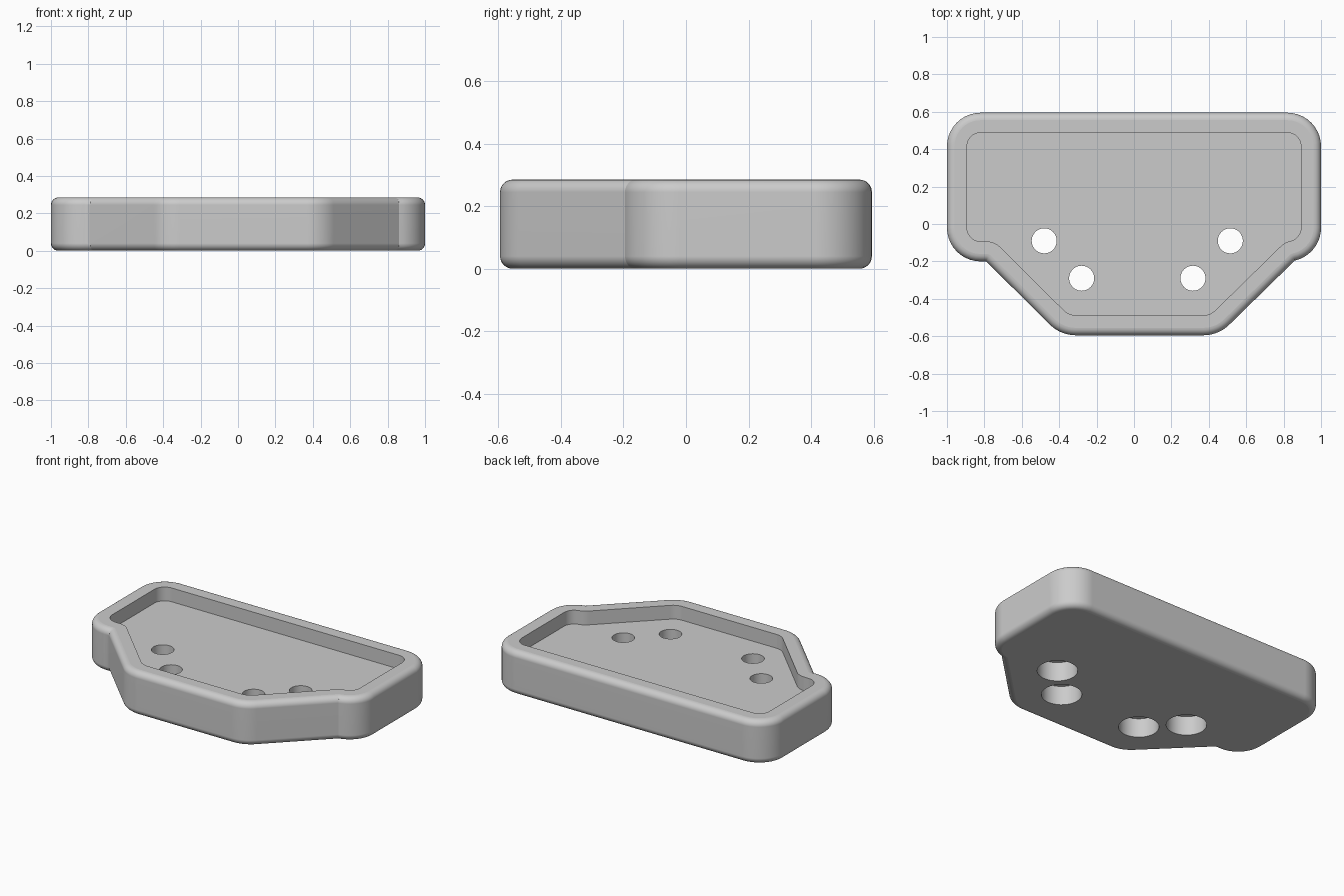
import bpy, bmesh
from math import radians, sin, cos, pi

cube = bpy.data.objects.get("Cube")
if cube:
    bpy.data.objects.remove(cube, do_unlink=True)

HEIGHT, FLOOR, WALL, ROUND = 0.285, 0.195, 0.107, 0.04
BORE_TOP = 0.125

grey = bpy.data.materials.new("plain grey")
grey.diffuse_color = (0.6, 0.6, 0.6, 1)
grey.use_nodes = True
grey.node_tree.nodes["Principled BSDF"].inputs["Base Color"].default_value = (0.6, 0.6, 0.6, 1)

# Clockwise outline as arcs: centre x, centre y, radius, start and end angle.
# A zero radius marks an inward notch.
ARCS = [
    (0.82, 0.415, 0.18, 90, 0),
    (0.82, -0.02, 0.18, 0, -77),
    (0.86, -0.195, 0, -77, -45),
    (0.37, -0.395, 0.2, -45, -90),
    (-0.31, -0.395, 0.2, -90, -135),
    (-0.79, -0.2, 0, -135, -90),
    (-0.82, -0.02, 0.18, -90, -180),
    (-0.82, 0.415, 0.18, -180, -270),
]


def outline(inset, steps=10):
    points = []
    for cx, cy, r, start, end in ARCS:
        for i in range(steps + 1):
            a = radians(start + (end - start) * i / steps)
            points.append((cx + (r - inset) * cos(a), cy + (r - inset) * sin(a)))
    return points


def circle(x, y, r, steps=40):
    return [(x + r * cos(2 * pi * i / steps), y + r * sin(2 * pi * i / steps))
            for i in range(steps)]


def loft(bm, layers):
    """Skin a stack of (points, z) rings and cap both ends."""
    rings = [[bm.verts.new((x, y, z)) for x, y in pts] for pts, z in layers]
    for low, high in zip(rings, rings[1:]):
        for i in range(len(low)):
            bm.faces.new((low[i - 1], low[i], high[i], high[i - 1]))
    bm.faces.new(rings[0])
    bm.faces.new(rings[-1])


def finish(name, bm):
    bmesh.ops.remove_doubles(bm, verts=bm.verts, dist=0.0002)
    bmesh.ops.recalc_face_normals(bm, faces=bm.faces)
    mesh = bpy.data.meshes.new(name)
    bm.to_mesh(mesh)
    bm.free()
    mesh.materials.append(grey)
    obj = bpy.data.objects.new(name, mesh)
    bpy.context.collection.objects.link(obj)
    return obj


# Tray: rounded lower rim, wall, rounded upper rim, pocket
quarter = [i * pi / 12 for i in range(7)]
profile = [(ROUND * (1 - sin(a)), ROUND * (1 - cos(a))) for a in quarter]
profile += [(inset, HEIGHT - z) for inset, z in reversed(profile)]
profile += [(WALL, HEIGHT), (WALL, FLOOR)]
bm = bmesh.new()
loft(bm, [(outline(inset), z) for inset, z in profile])
tray = finish("tray", bm)

# Screw holes with wide bores from below
bm = bmesh.new()
for x, y in ((-0.48, -0.09), (-0.28, -0.29), (0.515, -0.09), (0.315, -0.29)):
    loft(bm, [(circle(x, y, r), z) for r, z in
              ((0.12, -0.1), (0.12, BORE_TOP), (0.067, BORE_TOP), (0.067, HEIGHT))])
cutter = finish("hole_cutter", bm)
cutter.hide_render = True

cut = tray.modifiers.new("holes", "BOOLEAN")
cut.operation = "DIFFERENCE"
cut.solver = "EXACT"
cut.object = cutter
bpy.context.view_layer.objects.active = tray
tray.select_set(True)
cutter.select_set(False)
bpy.ops.object.modifier_apply(modifier=cut.name)
bpy.data.objects.remove(cutter, do_unlink=True)

# Smooth walls, flat floors
bpy.ops.object.shade_smooth_by_angle(angle=radians(30))
for face in tray.data.polygons:
    if abs(face.normal.z) > 0.999:
        face.use_smooth = False
weighted = tray.modifiers.new("even_shading", "WEIGHTED_NORMAL")
weighted.keep_sharp = True
